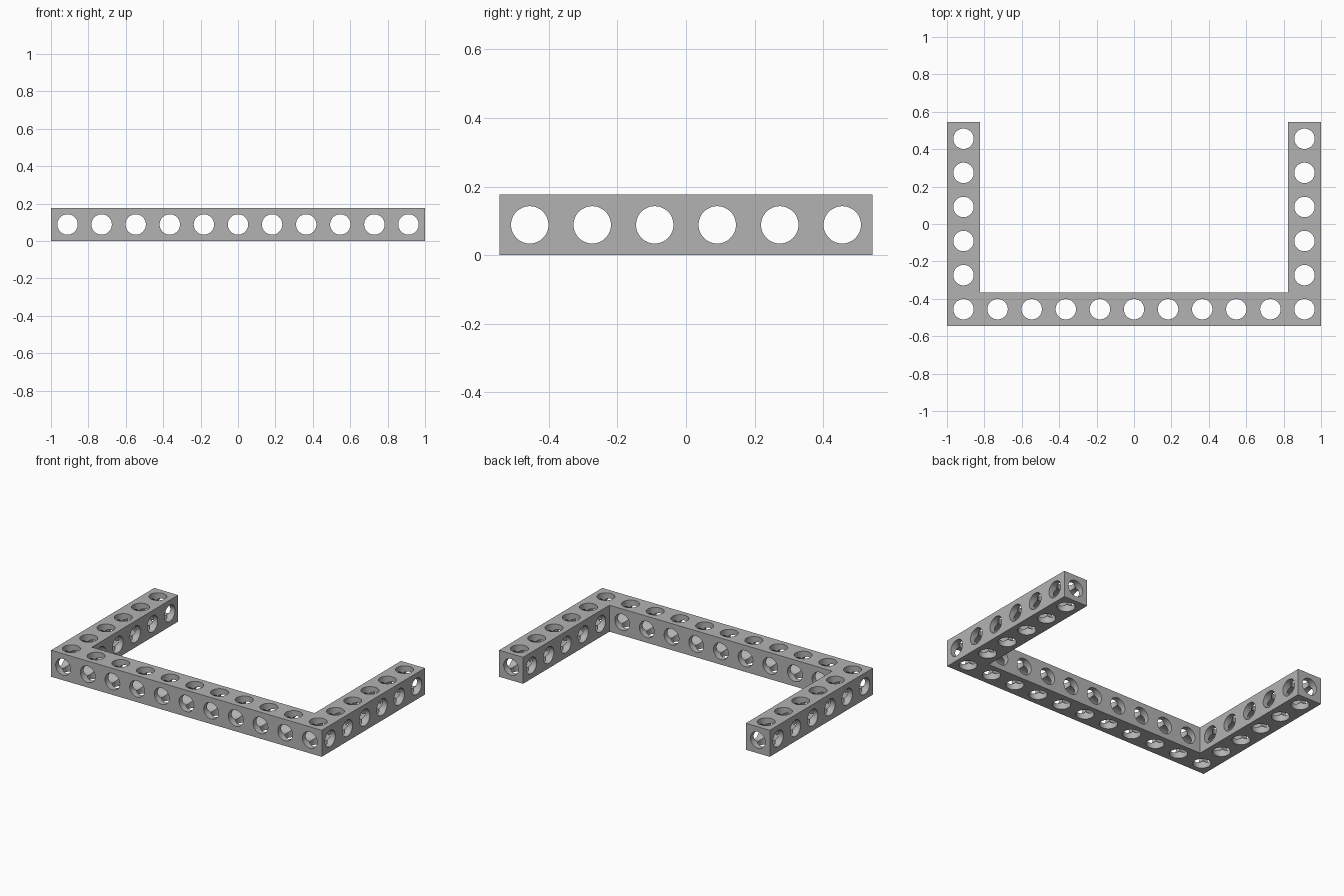
import bpy, bmesh, math
from mathutils import Matrix, Vector

cube = bpy.data.objects.get("Cube")
if cube:
    bpy.data.objects.remove(cube, do_unlink=True)

WIDTH = 0.177                 # square section of the beam
PITCH = (2 - WIDTH) / 10      # hole spacing
RADIUS = 0.0545
MID = WIDTH / 2
XS = [(i - 5) * PITCH for i in range(11)]
YS = [(j - 2.5) * PITCH for j in range(6)]
X_OUT = 1.0
Y_OUT = YS[-1] + MID


def new_object(name, bm):
    mesh = bpy.data.meshes.new(name)
    bmesh.ops.recalc_face_normals(bm, faces=bm.faces)
    bm.to_mesh(mesh)
    bm.free()
    obj = bpy.data.objects.new(name, mesh)
    bpy.context.collection.objects.link(obj)
    return obj


def bores(name, centres, axis, length):
    """Row of parallel cylinders used to drill the beam."""
    turn = Vector((0, 0, 1)).rotation_difference(Vector(axis)).to_matrix().to_4x4()
    bm = bmesh.new()
    for c in centres:
        bmesh.ops.create_cone(bm, cap_ends=True, segments=48, radius1=RADIUS,
                              radius2=RADIUS, depth=length,
                              matrix=Matrix.Translation(c) @ turn)
    obj = new_object(name, bm)
    obj.hide_render = True
    return obj


# U-shaped beam body
x_in, y_in = X_OUT - WIDTH, WIDTH - Y_OUT
outline = [(-X_OUT, -Y_OUT), (X_OUT, -Y_OUT), (X_OUT, Y_OUT), (x_in, Y_OUT),
           (x_in, y_in), (-x_in, y_in), (-x_in, Y_OUT), (-X_OUT, Y_OUT)]
bm = bmesh.new()
base = bm.faces.new([bm.verts.new((x, y, 0)) for x, y in outline])
top = bmesh.ops.extrude_face_region(bm, geom=[base])["geom"]
bmesh.ops.translate(bm, vec=(0, 0, WIDTH),
                    verts=[v for v in top if isinstance(v, bmesh.types.BMVert)])
beam = new_object("u_shaped_beam", bm)

# Holes along all three axes
upright = [(x, YS[0], MID) for x in XS]
upright += [(x, y, MID) for x in (XS[0], XS[-1]) for y in YS[1:]]
cutters = [
    bores("upright_bores", upright, (0, 0, 1), 0.4),
    bores("lengthwise_bores", [(x, 0, MID) for x in XS], (0, 1, 0), 1.4),
    bores("crosswise_bores", [(0, y, MID) for y in YS], (1, 0, 0), 2.4),
]
for cutter in cutters:
    mod = beam.modifiers.new(cutter.name, "BOOLEAN")
    mod.operation = "DIFFERENCE"
    mod.solver = "EXACT"
    mod.object = cutter

# Bake the drilling, then drop the cutters
bpy.context.view_layer.update()
graph = bpy.context.evaluated_depsgraph_get()
drilled = bpy.data.meshes.new_from_object(beam.evaluated_get(graph))
beam.modifiers.clear()
beam.data = drilled
for cutter in cutters:
    bpy.data.objects.remove(cutter, do_unlink=True)

# Grey finish
grey = bpy.data.materials.new("mid_grey")
grey.use_nodes = True
colour = (0.45, 0.45, 0.45, 1)
grey.diffuse_color = colour
grey.node_tree.nodes["Principled BSDF"].inputs["Base Color"].default_value = colour
drilled.materials.clear()
drilled.materials.append(grey)

bpy.ops.object.select_all(action="DESELECT")
beam.select_set(True)
bpy.context.view_layer.objects.active = beam
bpy.ops.object.shade_smooth_by_angle(angle=math.radians(30))
